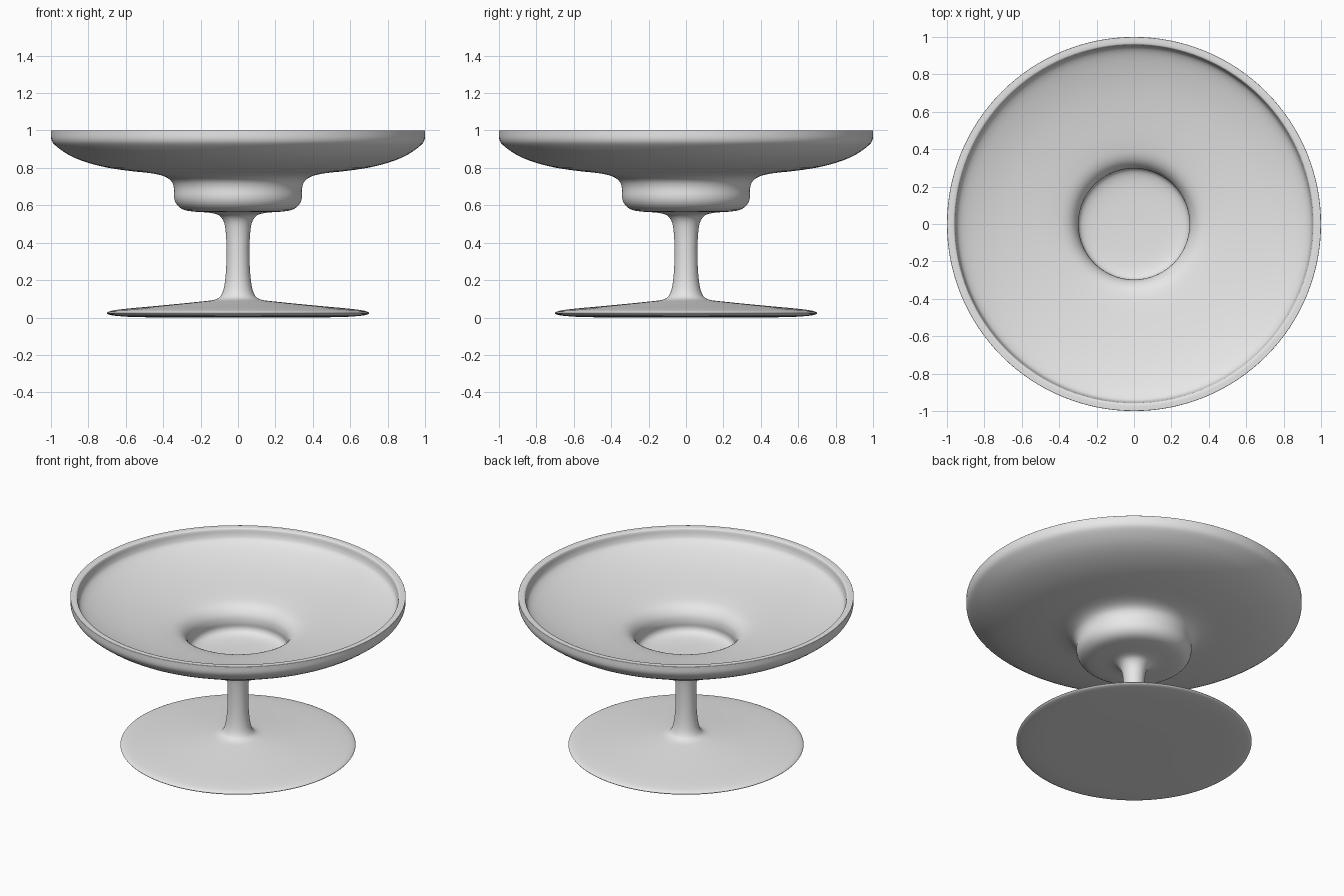
import bpy, bmesh, math
from mathutils import Vector

cube = bpy.data.objects.get("Cube")
if cube:
    bpy.data.objects.remove(cube, do_unlink=True)

# Single pale grey glaze
glaze = bpy.data.materials.new("pale_grey")
glaze.use_nodes = True
glaze.diffuse_color = (0.8, 0.8, 0.8, 1)
glaze.node_tree.nodes["Principled BSDF"].inputs["Base Color"].default_value = (0.8, 0.8, 0.8, 1)

# Profile sections as (radius, height), running from the underside to the cup floor
foot = [(0, 0), (.53, 0), (.68, .01), (.71, .025), (.66, .042), (.4, .065), (.2, .085)]
stem = [(.11, .095), (.08, .13), (.065, .22), (.06, .35), (.065, .47), (.08, .53)]
cup_outside = [(.12, .56), (.27, .567), (.32, .59), (.345, .635), (.34, .70),
               (.365, .745), (.44, .77)]
bowl_outside = [(.6, .785), (.75, .81), (.89, .857), (.98, .92), (1, .95)]
rim = [(1, .994), (1, 1), (.994, 1), (.968, 1), (.957, .995), (.953, .96)]
bowl_inside = [(.94, .93), (.88, .90), (.75, .86), (.6, .83), (.44, .805)]
cup_inside = [(.35, .785), (.305, .74), (.295, .69), (.302, .65), (.28, .62), (.2, .605), (0, .6)]


def round_corners(points, passes):
    """Corner cutting that keeps both end points."""
    for _ in range(passes):
        cut = [points[0]]
        for a, b in zip(points, points[1:]):
            cut += [a.lerp(b, .25), a.lerp(b, .75)]
        points = cut + [points[-1]]
    return points


def lathe(name, profile, steps=128):
    bm = bmesh.new()
    verts = [bm.verts.new((p.x, 0, p.y)) for p in profile]
    edges = [bm.edges.new(pair) for pair in zip(verts, verts[1:])]
    bmesh.ops.spin(bm, geom=verts + edges, cent=(0, 0, 0), axis=(0, 0, 1),
                   angle=math.tau, steps=steps)
    bmesh.ops.remove_doubles(bm, verts=bm.verts, dist=1e-5)
    bmesh.ops.recalc_face_normals(bm, faces=bm.faces)
    mesh = bpy.data.meshes.new(name)
    bm.to_mesh(mesh)
    bm.free()
    mesh.materials.append(glaze)
    obj = bpy.data.objects.new(name, mesh)
    bpy.context.collection.objects.link(obj)
    bpy.context.view_layer.objects.active = obj
    obj.select_set(True)
    bpy.ops.object.shade_smooth_by_angle(angle=math.radians(50))
    return obj


# Footed bowl turned in one piece
outline = foot + stem + cup_outside + bowl_outside + rim + bowl_inside + cup_inside
lathe("footed_bowl", round_corners([Vector(p) for p in outline], 2))
